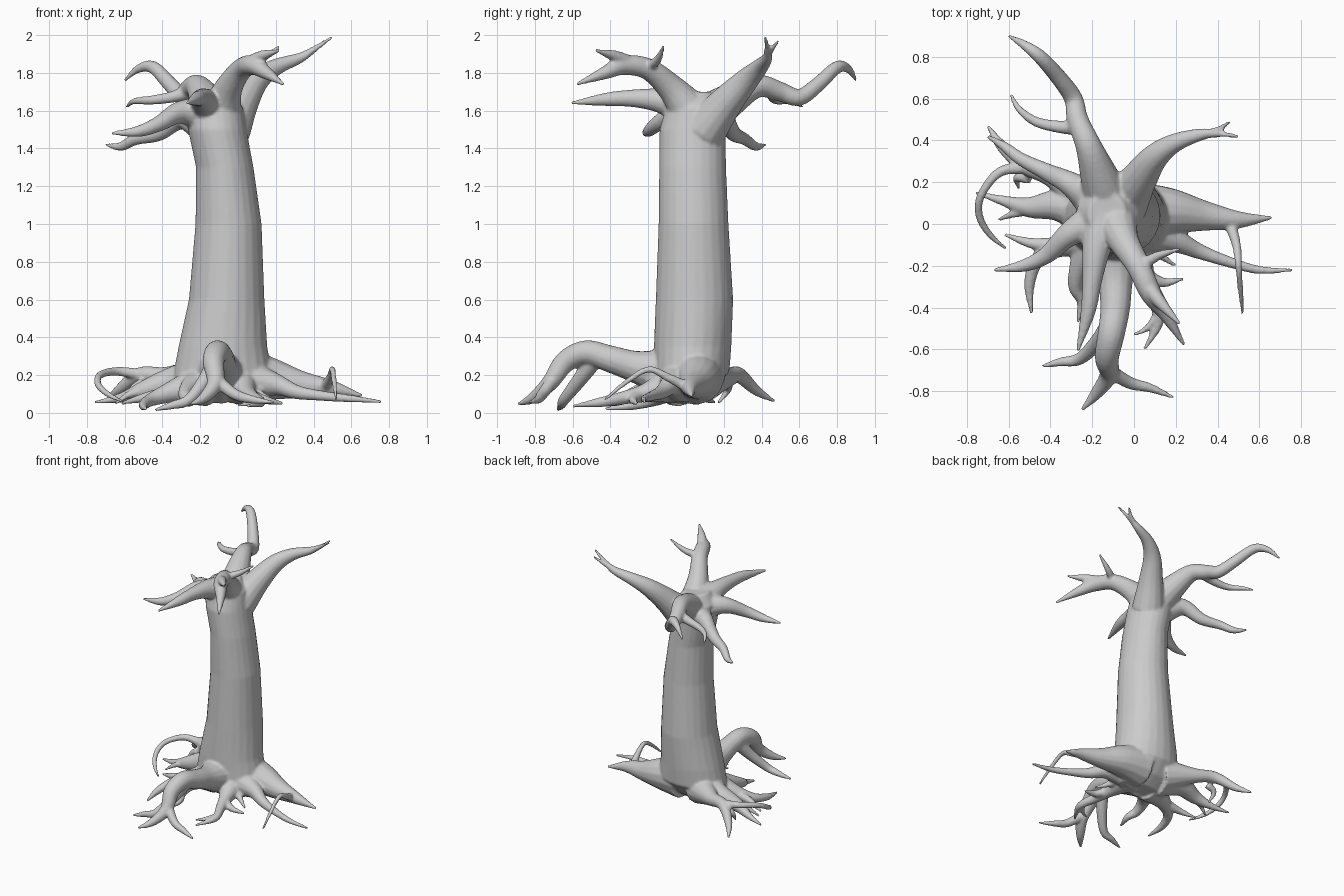
import bpy, bmesh, math
from mathutils import Vector

bm = bmesh.new()
SIDES = 14


def skin(rings):
    """Bridge rings of verts into a closed tube."""
    for a, b in zip(rings, rings[1:]):
        n = len(a)
        for i in range(n):
            j = (i + 1) % n
            bm.faces.new((a[i], a[j], b[j], b[i]))
    bm.faces.new(list(reversed(rings[0])))
    bm.faces.new(rings[-1])


def spline(pts, steps=5):
    """Catmull-Rom resampling of (x, y, z, radius) points."""
    p = [Vector(q) for q in pts]
    p = [2 * p[0] - p[1]] + p + [2 * p[-1] - p[-2]]
    out = []
    for k in range(1, len(p) - 2):
        a, b, c, d = p[k - 1:k + 3]
        for s in range(steps):
            t = s / steps
            out.append(0.5 * (2 * b + (c - a) * t + (2 * a - 5 * b + 4 * c - d) * t * t
                              + (3 * b - a - 3 * c + d) * t ** 3))
    return out + [p[-2]]


def limb(*pts):
    """Tapered round limb along a smooth path."""
    path = spline(pts)
    rings, u, prev = [], None, None
    for i, q in enumerate(path):
        t = (path[min(i + 1, len(path) - 1)] - path[max(i - 1, 0)]).to_3d().normalized()
        if u is None:
            u = t.orthogonal().normalized()
        else:
            u = (prev.rotation_difference(t) @ u).normalized()
        prev, v, r = t, t.cross(u), max(q[3], 0.009)
        rings.append([bm.verts.new(q.to_3d() + r * (math.cos(a) * u + math.sin(a) * v))
                      for a in (2 * math.pi * k / SIDES for k in range(SIDES))])
    skin(rings)


# trunk: cx, cy, z, rx, ry
trunk = [(-.08, -.02, .06, .19, .08), (-.08, .0, .12, .26, .15), (-.08, .03, .22, .26, .2),
         (-.08, .035, .35, .235, .205), (-.06, .045, .6, .2, .205), (-.05, .04, 1.0, .175, .185),
         (-.07, .035, 1.3, .152, .177), (-.11, .035, 1.5, .155, .175),
         (-.125, .045, 1.62, .15, .15), (-.13, .05, 1.7, .09, .1)]
skin([[bm.verts.new((cx + rx * math.cos(a), cy + ry * math.sin(a), z))
       for a in (2 * math.pi * k / 24 for k in range(24))] for cx, cy, z, rx, ry in trunk])

# back branch with twig
limb((-.12, .1, 1.56, .12), (-.17, .24, 1.66, .09), (-.22, .38, 1.73, .062), (-.27, .5, 1.7, .052),
     (-.29, .6, 1.67, .045), (-.36, .7, 1.74, .04), (-.45, .8, 1.83, .034), (-.53, .86, 1.82, .022), (-.6, .9, 1.76, .008))
limb((-.25, .46, 1.7, .04), (-.36, .465, 1.67, .03), (-.47, .49, 1.655, .024), (-.55, .55, 1.65, .017), (-.59, .62, 1.62, .008))
# right back branch, forked tip
limb((-.05, .1, 1.5, .12), (.02, .21, 1.64, .09), (.1, .32, 1.76, .065), (.2, .39, 1.83, .045),
     (.33, .43, 1.88, .028), (.41, .43, 1.93, .016), (.5, .42, 1.99, .008))
limb((.31, .42, 1.87, .025), (.4, .45, 1.92, .016), (.46, .49, 1.97, .008))
# front right branch with fork and twig
limb((-.09, .02, 1.6, .11), (-.05, -.08, 1.72, .075), (.02, -.2, 1.82, .058), (.08, -.33, 1.84, .052),
     (.15, -.43, 1.8, .035), (.24, -.58, 1.74, .008))
limb((.06, -.29, 1.85, .04), (.13, -.38, 1.89, .03), (.22, -.48, 1.92, .008))
limb((.03, -.2, 1.83, .03), (.12, -.15, 1.87, .022), (.22, -.12, 1.94, .008))
# front branch
limb((-.15, .02, 1.6, .11), (-.18, -.12, 1.65, .07), (-.2, -.27, 1.665, .048), (-.22, -.42, 1.66, .036), (-.27, -.61, 1.64, .008))
# left branches
limb((-.18, .02, 1.58, .1), (-.31, -.05, 1.59, .06), (-.42, -.15, 1.53, .042), (-.53, -.2, 1.49, .03), (-.67, -.22, 1.48, .008))
limb((-.18, .1, 1.53, .1), (-.3, .19, 1.56, .06), (-.42, .25, 1.48, .042), (-.54, .31, 1.45, .032),
     (-.62, .37, 1.41, .024), (-.7, .42, 1.42, .008))

# front arched root with three toes
limb((-.1, -.05, .2, .16), (-.09, -.25, .24, .09), (-.09, -.4, .285, .072), (-.11, -.53, .32, .065),
     (-.13, -.64, .27, .058), (-.12, -.72, .16, .045), (-.18, -.81, .08, .03), (-.25, -.89, .045, .008))
limb((-.12, -.7, .18, .035), (-.02, -.76, .1, .03), (.08, -.785, .07, .022), (.19, -.83, .055, .008))
limb((-.11, -.48, .29, .05), (-.17, -.56, .18, .04), (-.26, -.645, .07, .03), (-.35, -.66, .04, .022), (-.44, -.68, .015, .008))
# right roots with drooping twig
limb((0, .05, .2, .16), (.17, .06, .18, .115), (.33, .04, .15, .075), (.5, .02, .13, .042), (.66, .03, .09, .008))
limb((.46, .0, .14, .03), (.49, -.1, .19, .022), (.5, -.2, .23, .017), (.51, -.32, .16, .014), (.52, -.43, .07, .008))
limb((.05, -.03, .17, .12), (.2, -.08, .15, .06), (.31, -.13, .11, .038), (.45, -.18, .09, .027), (.6, -.22, .075, .02), (.76, -.22, .06, .008))
limb((.05, -.1, .14, .06), (.11, -.14, .1, .025), (.2, -.2, .06, .008))
# left back roots with hooked twig
limb((-.2, .1, .18, .12), (-.38, .22, .19, .055), (-.52, .28, .2, .042), (-.63, .37, .12, .028), (-.7, .47, .06, .008))
limb((-.5, .27, .2, .032), (-.64, .25, .22, .024), (-.73, .14, .2, .02), (-.74, .04, .15, .019), (-.69, -.05, .1, .016), (-.61, -.12, .06, .008))
limb((-.5, .22, .16, .03), (-.56, .22, .12, .02), (-.55, .17, .05, .008))
# left roots
limb((-.2, .05, .17, .13), (-.36, .09, .16, .08), (-.5, .08, .12, .05), (-.62, .11, .08, .026), (-.76, .15, .055, .008))
limb((-.46, .08, .12, .035), (-.57, .05, .1, .02), (-.65, .02, .05, .008))
limb((-.18, -.05, .15, .12), (-.35, -.1, .11, .06), (-.46, -.17, .07, .036), (-.5, -.29, .04, .026), (-.49, -.43, .02, .008))
limb((-.4, -.1, .1, .035), (-.5, -.09, .08, .025), (-.62, -.05, .05, .008))
# small front roots
limb((-.18, -.05, .16, .11), (-.26, -.2, .13, .05), (-.28, -.3, .09, .035), (-.25, -.37, .06, .025), (-.27, -.47, .04, .008))
limb((0, -.05, .16, .12), (.04, -.2, .11, .055), (.08, -.33, .08, .036), (.12, -.46, .055, .026), (.05, -.6, .035, .008))
limb((.05, -.24, .1, .035), (.14, -.28, .07, .024), (.24, -.26, .05, .008))
limb((.11, -.44, .06, .022), (.06, -.5, .05, .015), (.0, -.53, .04, .008))

bmesh.ops.recalc_face_normals(bm, faces=bm.faces)
mesh = bpy.data.meshes.new("tree")
bm.to_mesh(mesh)
bm.free()
tree = bpy.data.objects.new("tree", mesh)
bpy.context.collection.objects.link(tree)

# fuse limbs and trunk into one organic skin
rm = tree.modifiers.new("fuse", 'REMESH')
rm.mode = 'VOXEL'
rm.voxel_size = 0.009
rm.use_smooth_shade = True
sm = tree.modifiers.new("soften", 'SMOOTH')
sm.factor = 0.5
sm.iterations = 5
